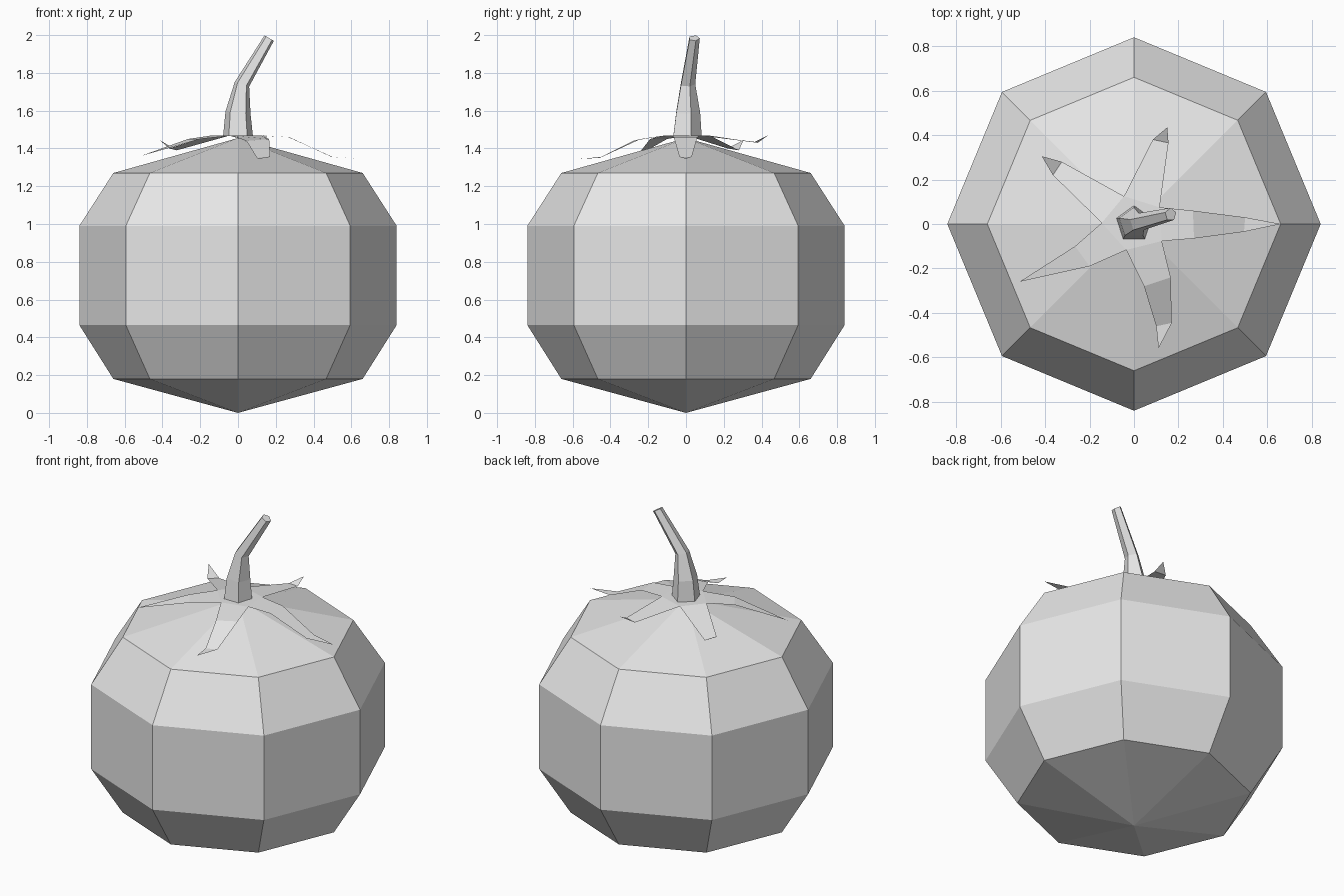
import bpy, bmesh
from math import sin, cos, tau, radians
from mathutils import Vector, Matrix

cube = bpy.data.objects.get("Cube")
if cube:
    bpy.data.objects.remove(cube, do_unlink=True)

grey = bpy.data.materials.new("light grey")
grey.use_nodes = True
grey.diffuse_color = (0.8, 0.8, 0.8, 1)
grey.node_tree.nodes["Principled BSDF"].inputs["Base Color"].default_value = (0.8, 0.8, 0.8, 1)


def finish(bm, name):
    mesh = bpy.data.meshes.new(name)
    bm.to_mesh(mesh)
    bm.free()
    mesh.materials.append(grey)
    obj = bpy.data.objects.new(name, mesh)
    bpy.context.collection.objects.link(obj)
    return obj


def ring(bm, sides, radius, centre, start=0.0, tilt=0.0):
    turn = Matrix.Rotation(tilt, 3, 'Y')
    angles = [start + tau * i / sides for i in range(sides)]
    return [bm.verts.new(Vector(centre) + turn @ Vector((radius * cos(a), radius * sin(a), 0)))
            for a in angles]


def bridge(bm, low, high):
    n = len(low)
    for i in range(n):
        j = (i + 1) % n
        bm.faces.new((low[i], low[j], high[j], high[i]))


# Eight-sided fruit body with shallow cones at both ends
bm = bmesh.new()
rings = [ring(bm, 8, r, (0, 0, z)) for r, z in
         ((0.66, 0.18), (0.84, 0.465), (0.84, 0.99), (0.66, 1.27))]
for low, high in zip(rings, rings[1:]):
    bridge(bm, low, high)
bottom = bm.verts.new((0, 0, 0))
top = bm.verts.new((0, 0, 1.455))
for i in range(8):
    j = (i + 1) % 8
    bm.faces.new((bottom, rings[0][j], rings[0][i]))
    bm.faces.new((top, rings[-1][i], rings[-1][j]))
finish(bm, "fruit_body")

# Bent five-sided stem
bm = bmesh.new()
sections = ((0.083, (0, 0, 1.465), 0), (0.07, (0, 0.005, 1.59), 5),
            (0.042, (0.021, 0.007, 1.74), 17), (0.03, (0.165, 0.043, 1.984), 30))
rings = [ring(bm, 5, r, c, tau / 4, radians(t)) for r, c, t in sections]
for low, high in zip(rings, rings[1:]):
    bridge(bm, low, high)
bm.faces.new(rings[-1])
bm.faces.new(rings[0][::-1])
finish(bm, "stem")

# Thin star of five leaves: each has pairs of edge points, then a tip
bm = bmesh.new()
ROOT_Z = 1.468
roots = [bm.verts.new((x, y, ROOT_Z)) for x, y in
         ((0.125, -0.077), (0.115, 0.075), (-0.045, 0.125), (-0.145, 0.005), (-0.035, -0.117))]
leaves = (
    ([((0.27, -0.065, 1.46), (0.265, 0.06, 1.46)),
      ((0.495, -0.035, 1.355), (0.5, 0.03, 1.355))], (0.66, 0, 1.345)),
    ([((0.155, 0.365, 1.435), (0.085, 0.38, 1.43))], (0.15, 0.435, 1.47)),
    ([((-0.325, 0.28, 1.39), (-0.365, 0.22, 1.4))], (-0.415, 0.305, 1.445)),
    ([((-0.265, -0.1, 1.45), (-0.2, -0.19, 1.45))], (-0.515, -0.26, 1.36)),
    ([((0.045, -0.28, 1.44), (0.165, -0.24, 1.45)),
      ((0.1, -0.46, 1.35), (0.17, -0.445, 1.355))], (0.11, -0.56, 1.345)),
)
bm.faces.new(roots)
for i, (pairs, tip) in enumerate(leaves):
    right, left = roots[i], roots[(i + 1) % 5]
    for a, b in pairs:
        a, b = bm.verts.new(a), bm.verts.new(b)
        bm.faces.new((right, a, b, left))
        right, left = a, b
    bm.faces.new((right, bm.verts.new(tip), left))
finish(bm, "leaf_star")
